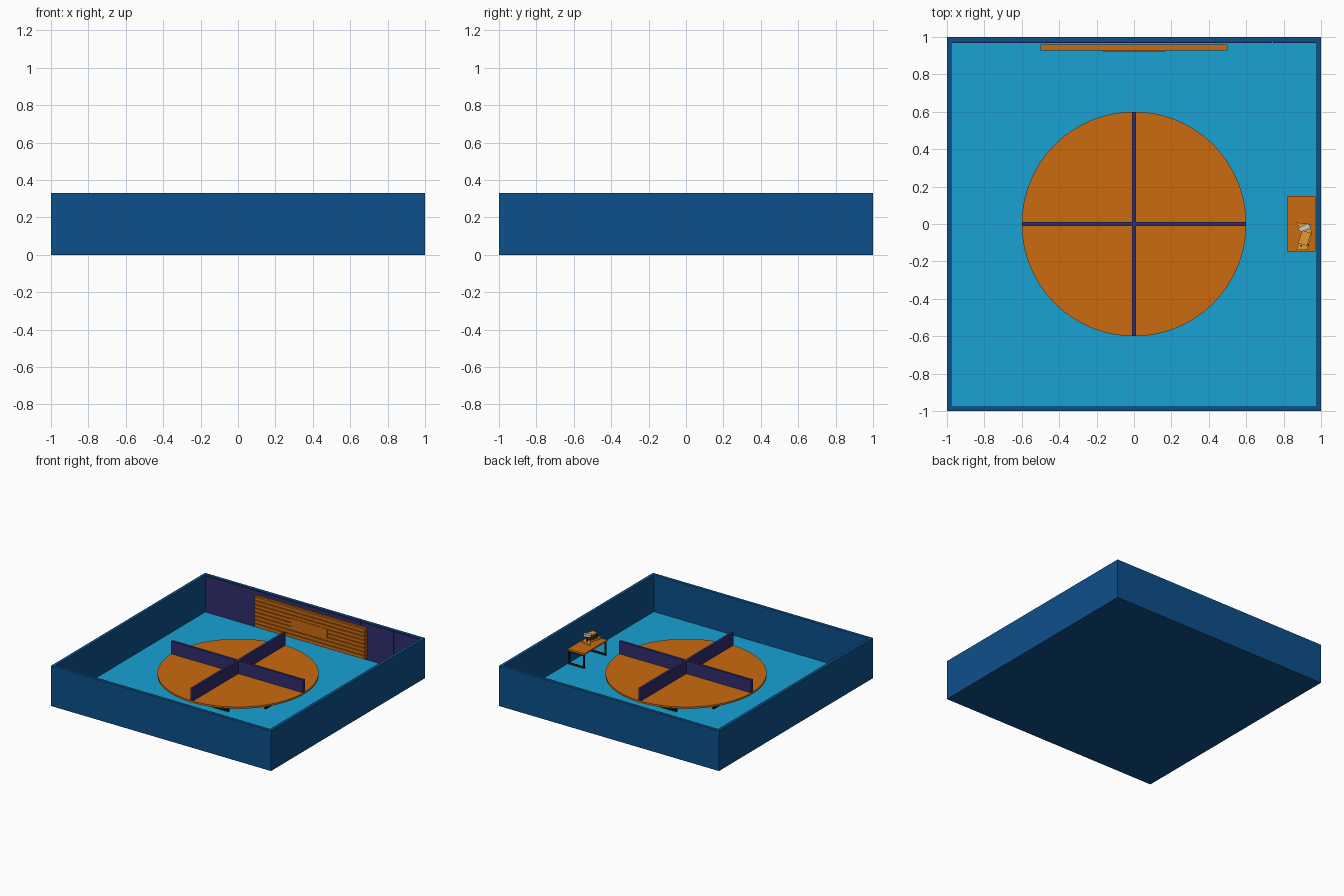
import bpy, bmesh
from math import pi, cos, sin
from mathutils import Matrix, Vector

if "Cube" in bpy.data.objects:
    bpy.data.objects.remove(bpy.data.objects["Cube"])


def mat(name, r, g, b):
    m = bpy.data.materials.new(name)
    m.diffuse_color = (r, g, b, 1)
    m.use_nodes = True
    m.node_tree.nodes["Principled BSDF"].inputs["Base Color"].default_value = m.diffuse_color
    return m


WALL = mat("wall_blue", 0.004, 0.08, 0.26)
FLOOR = mat("floor_blue", 0.009, 0.36, 0.66)
WOOD = mat("orange_wood", 0.6, 0.145, 0.005)
PURPLE = mat("purple_panel", 0.03, 0.025, 0.15)
BLACK = mat("black_metal", 0.01, 0.01, 0.01)
TAN = mat("tan", 0.75, 0.32, 0.03)
BROWN = mat("dark_brown", 0.09, 0.025, 0.01)


def finish(name, bm, material=None):
    bmesh.ops.recalc_face_normals(bm, faces=bm.faces)
    me = bpy.data.meshes.new(name)
    bm.to_mesh(me)
    bm.free()
    ob = bpy.data.objects.new(name, me)
    bpy.context.collection.objects.link(ob)
    if material:
        me.materials.append(material)
    return ob


def add_box(bm, x0, x1, y0, y1, z0, z1, m=None):
    c = Vector(((x0 + x1) / 2, (y0 + y1) / 2, (z0 + z1) / 2))
    t = Matrix.Translation(c) @ Matrix.Diagonal((x1 - x0, y1 - y0, z1 - z0, 1))
    bmesh.ops.create_cube(bm, size=1, matrix=(m @ t if m else t))


def boxes(name, material, items, m=None):
    bm = bmesh.new()
    for it in items:
        add_box(bm, *it, m)
    return finish(name, bm, material)


def prism(name, material, pts, z0, z1):
    bm = bmesh.new()
    f = bm.faces.new([bm.verts.new((x, y, z0)) for x, y in pts])
    r = bmesh.ops.extrude_face_region(bm, geom=[f])
    top = [v for v in r["geom"] if isinstance(v, bmesh.types.BMVert)]
    bmesh.ops.translate(bm, verts=top, vec=(0, 0, z1 - z0))
    return finish(name, bm, material)


def leg_frame(name, half, top, m, t=0.014):
    # closed rectangular frame lying along local x
    z = FZ
    boxes(name, BLACK, [
        (-half, half, -t / 2, t / 2, z, z + t),
        (-half, half, -t / 2, t / 2, top - t, top),
        (-half, -half + t, -t / 2, t / 2, z + t, top - t),
        (half - t, half, -t / 2, t / 2, z + t, top - t)], m)


H, T, FZ = 0.33, 0.025, 0.027
I = 1 - T

# room shell: base slab and open wall ring
boxes("base_slab", WALL, [(-1, 1, -1, 1, 0, 0.012)])
boxes("floor", FLOOR, [(-I, I, -I, I, 0.012, FZ)])
boxes("walls", WALL, [
    (-1, 1, -1, -I, 0.012, H), (-1, 1, I, 1, 0.012, H),
    (-1, -I, -I, I, 0.012, H), (I, 1, -I, I, 0.012, H)])

# purple lining of the back wall, in three sections
for i, (a, b) in enumerate([(-I, 0.438), (0.442, 0.738), (0.742, I)]):
    boxes(f"back_wall_lining_{i + 1}", PURPLE, [(a, b, 0.968, I, FZ, H - 0.005)])

# round table top
TOP = 0.157
bm = bmesh.new()
bmesh.ops.create_cone(bm, cap_ends=True, segments=96, radius1=0.6, radius2=0.6,
                      depth=0.015, matrix=Matrix.Translation((0, 0, TOP - 0.0075)))
table = finish("round_table_top", bm, WOOD)
bpy.context.view_layer.objects.active = table
table.select_set(True)
bpy.ops.object.shade_smooth_by_angle()
table.select_set(False)

# crossed dividers on the table
boxes("table_dividers", PURPLE, [
    (-0.6, 0.6, -0.01, 0.01, TOP, 0.262),
    (-0.01, 0.01, -0.6, -0.01, TOP, 0.262),
    (-0.01, 0.01, 0.01, 0.6, TOP, 0.262)])

# four leg frames under the round table
for i in range(4):
    m = Matrix.Rotation(i * pi / 2, 4, "Z") @ Matrix.Translation((0, -0.37, 0))
    leg_frame(f"table_leg_frame_{i + 1}", 0.175, TOP - 0.015, m)

# side desk
boxes("desk_top", WOOD, [(0.82, 0.97, -0.15, 0.15, 0.14, 0.152)])
for i, y in enumerate((-0.14, 0.14)):
    leg_frame(f"desk_leg_frame_{i + 1}", 0.072, 0.14, Matrix.Translation((0.895, y, 0)), 0.012)

# slatted board in front of the back wall
Z0, Z1, N = 0.045, 0.297, 8
step = (Z1 - Z0) / N
boxes("board_backing", WOOD, [(-0.5, 0.5, 0.945, 0.96, Z0, Z1)])
boxes("board_slats", WOOD, [
    (-0.5, 0.5, 0.927, 0.945, Z0 + i * step + 0.003, Z0 + (i + 1) * step - 0.003)
    for i in range(N)])
boxes("board_centre_panel", WOOD, [(-0.165, 0.165, 0.923, 0.945, 0.132, 0.208)])

# small desk ornament: bent base, raised body, grey plate and rods
prism("ornament_base", TAN, [(0.862, 0.008), (0.9, -0.04), (0.867, -0.14),
                             (0.926, -0.14), (0.95, -0.06), (0.945, 0)], 0.152, 0.166)
tilt = Matrix.Translation((0.912, -0.075, 0.193)) @ Matrix.Rotation(-0.3, 4, "Z")
boxes("ornament_body", BROWN, [(-0.02, 0.02, -0.03, 0.03, -0.027, 0.012)], tilt)
boxes("ornament_roof", TAN, [(-0.025, 0.025, -0.036, 0.036, 0.012, 0.02)], tilt)
prism("ornament_plate", None, [(0.878, -0.022), (0.93, 0.004), (0.947, -0.02),
                               (0.89, -0.043)], 0.205, 0.225)
boxes("ornament_posts", BLACK, [
    (x - 0.004, x + 0.004, y - 0.004, y + 0.004, 0.166, z)
    for x, y, z in ((0.91, -0.02, 0.205), (0.928, -0.11, 0.2), (0.893, -0.115, 0.19))])
